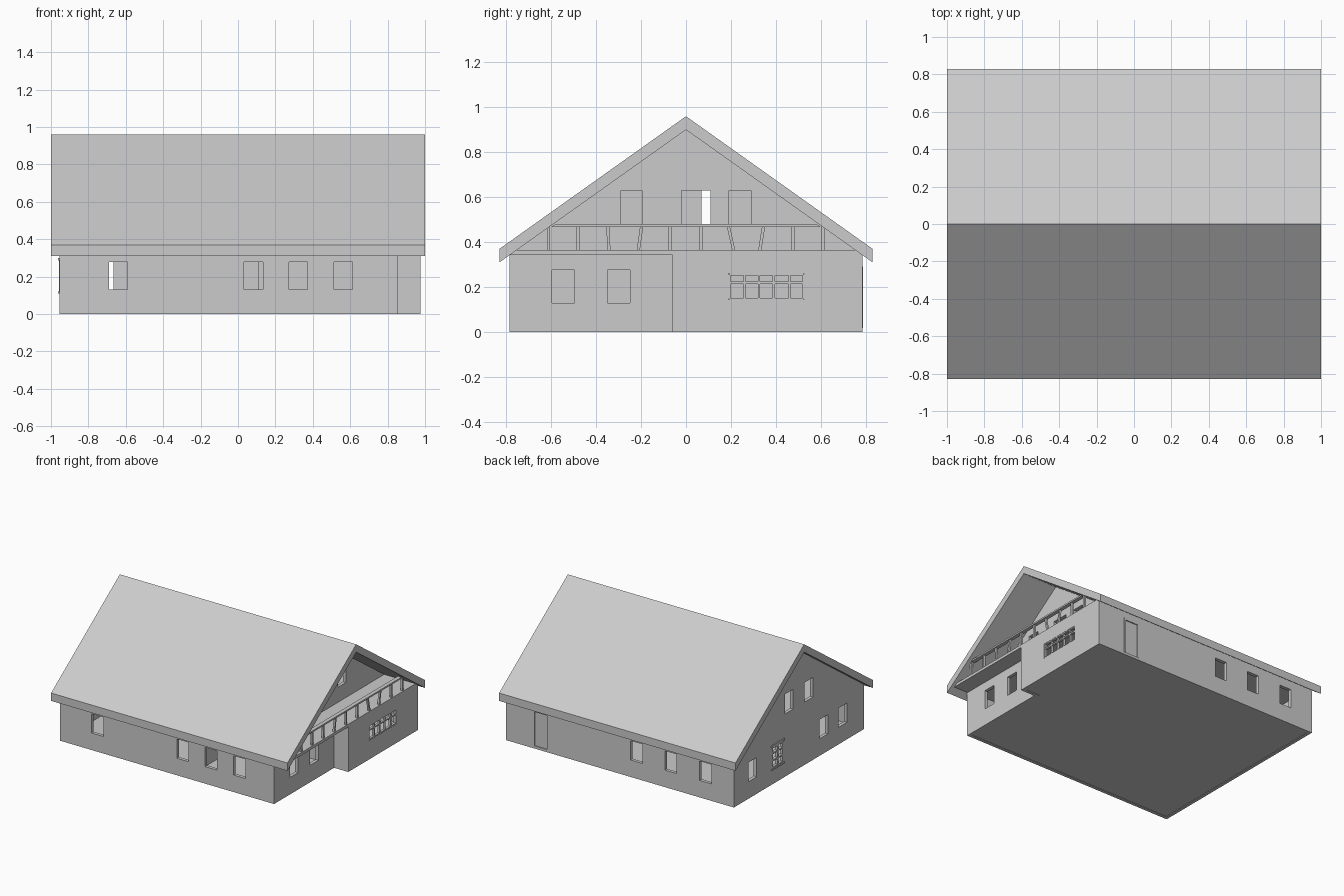
import bpy, bmesh
from mathutils import Vector

if "Cube" in bpy.data.objects:
    bpy.data.objects.remove(bpy.data.objects["Cube"])

WIN = (0.13, 0.277)      # ground floor window sill and head
UP = (0.48, 0.63)        # upper floor window sill and head
T = 0.025                # wall thickness


def prism(name, pts, axis, a, b):
    """Extrude a 2D profile along axis from a to b."""
    def place(u, v, w):
        return {'x': (w, u, v), 'y': (u, w, v), 'z': (u, v, w)}[axis]
    bm = bmesh.new()
    face = bm.faces.new([bm.verts.new(place(u, v, a)) for u, v in pts])
    ext = bmesh.ops.extrude_face_region(bm, geom=[face])
    new = [g for g in ext['geom'] if isinstance(g, bmesh.types.BMVert)]
    bmesh.ops.translate(bm, verts=new, vec=Vector(place(0, 0, b - a)))
    bmesh.ops.recalc_face_normals(bm, faces=bm.faces)
    me = bpy.data.meshes.new(name)
    bm.to_mesh(me)
    bm.free()
    ob = bpy.data.objects.new(name, me)
    bpy.context.collection.objects.link(ob)
    return ob


def box(name, x, y, z):
    return prism(name, [(x[0], y[0]), (x[1], y[0]), (x[1], y[1]), (x[0], y[1])], 'z', *z)


def cut(wall, axis, span, holes):
    """Cut rectangular openings (u0, u1, z0, z1) through a wall and bake the result."""
    for u0, u1, z0, z1 in holes:
        c = prism("cutter", [(u0, z0), (u1, z0), (u1, z1), (u0, z1)],
                  axis, span[0] - 0.03, span[1] + 0.03)
        m = wall.modifiers.new("opening", 'BOOLEAN')
        m.operation, m.solver, m.object = 'DIFFERENCE', 'EXACT', c
        dg = bpy.context.evaluated_depsgraph_get()
        me = bpy.data.meshes.new_from_object(wall.evaluated_get(dg))
        wall.modifiers.clear()
        wall.data = me
        bpy.data.objects.remove(c)


def lattice(name, x, us, zs, w):
    """Window bars facing the x axis, at the given y and z positions."""
    for i, u in enumerate(us):
        box(f"{name}_upright_{i}", x, (u - w / 2, u + w / 2), (zs[0], zs[-1]))
    for i, z in enumerate(zs):
        box(f"{name}_crossbar_{i}", x, (us[0], us[-1]), (z - w / 2, z + w / 2))


# roof: folded slab with plumb-cut eaves
prism("roof", [(-0.83, 0.31), (0, 0.90), (0.83, 0.31), (0.83, 0.37), (0, 0.96), (-0.83, 0.37)],
      'x', -1, 1)

# ground slab and upper floor, which carries on as the balcony
prism("ground_slab", [(-0.95, -0.78), (0.85, -0.78), (0.85, -0.055), (0.97, -0.055),
                      (0.97, 0.78), (-0.95, 0.78)], 'z', 0.003, 0.02)
prism("upper_floor_and_balcony", [(-0.783, 0.344), (0.783, 0.344), (0.753, 0.365), (-0.753, 0.365)],
      'x', -0.94, 0.975)

# long side walls
span = (-0.785, -0.785 + T)
front = box("front_wall", (-0.955 + T, 0.855), span, (0, 0.344))
cut(front, 'y', span, [(a, a + 0.1, *WIN) for a in (-0.69, 0.033, 0.272, 0.512)])
span = (0.785 - T, 0.785)
back = box("back_wall", (-0.955 + T, 0.975), span, (0, 0.344))
cut(back, 'y', span, [(a, a + 0.1, *WIN) for a in (-0.765, -0.47, -0.18)] + [(0.615, 0.745, 0.02, 0.29)])
box("back_door", (0.625, 0.735), (0.765, 0.778), (0.02, 0.28))
for x in (0.612, 0.733):
    box("back_door_jamb", (x, x + 0.015), (0.762, 0.786), (0.018, 0.292))
box("back_door_head", (0.612, 0.748), (0.762, 0.786), (0.28, 0.292))

# left gable wall
span = (-0.955, -0.955 + T)
left = prism("left_gable_wall", [(-0.785, 0), (0.785, 0), (0.785, 0.344), (0, 0.902), (-0.785, 0.344)],
             'x', *span)
cut(left, 'x', span, [(-0.58, -0.48, *WIN), (-0.35, -0.25, *WIN), (0.51, 0.61, *WIN),
                      (0.07, 0.17, *UP), (-0.17, -0.07, *UP), (0.19, 0.325, 0.12, 0.285)])
lattice("left_window", (-0.957, -0.935), (0.195, 0.257, 0.32), (0.125, 0.18, 0.235, 0.28), 0.012)
box("left_window_sill", (-0.962, -0.935), (0.18, 0.335), (0.11, 0.12))
box("left_window_lintel", (-0.962, -0.935), (0.18, 0.335), (0.285, 0.3))

# right end: recessed front half, return wall, projecting back half
span = (0.855 - T, 0.855)
right = box("right_recessed_wall", span, (-0.785 + T, -0.06), (0, 0.345))
cut(right, 'x', span, [(-0.595, -0.495, *WIN), (-0.35, -0.25, *WIN)])
box("right_return_wall", (0.855 - T, 0.975), (-0.06, -0.06 + T), (0, 0.345))
span = (0.975 - T, 0.975)
right = box("right_projecting_wall", span, (-0.06 + T, 0.785 - T), (0, 0.345))
cut(right, 'x', span, [(0.19, 0.525, 0.145, 0.26)])
lattice("right_window", (0.955, 0.973), (0.193, 0.26, 0.325, 0.39, 0.46, 0.522), (0.148, 0.22, 0.257), 0.01)

# recessed upper gable behind the balcony
span = (0.71 - T, 0.71)
gable = prism("upper_gable_wall", [(-0.753, 0.365), (0.753, 0.365), (0, 0.902)], 'x', *span)
cut(gable, 'x', span, [(-0.29, -0.195, *UP), (-0.02, 0.11, *UP), (0.192, 0.29, *UP)])

# balcony railing with slightly crooked balusters (bottom y, top y)
y = 0.597
prism("balcony_handrail", [(-y, 0.468), (y, 0.468), (y - 0.015, 0.48), (-y + 0.015, 0.48)],
      'x', 0.945, 0.975)
for i, (b, t) in enumerate([(-0.612, -0.612), (-0.48, -0.48), (-0.343, -0.347), (-0.212, -0.197),
                            (-0.07, -0.07), (0.068, 0.068), (0.212, 0.188), (0.328, 0.345),
                            (0.475, 0.475), (0.61, 0.61)]):
    w = 0.007
    prism(f"baluster_{i}", [(b - w, 0.364), (b + w, 0.364), (t + w, 0.472), (t - w, 0.472)],
          'x', 0.953, 0.968)

# inner partitions
box("centre_partition", (-0.5, 0.83), (-0.06, -0.035), (0.02, 0.345))
box("back_cross_partition", (0.455, 0.48), (-0.035, 0.76), (0.02, 0.345))
box("front_cross_partition", (0.11, 0.135), (-0.755, -0.06), (0.02, 0.345))
